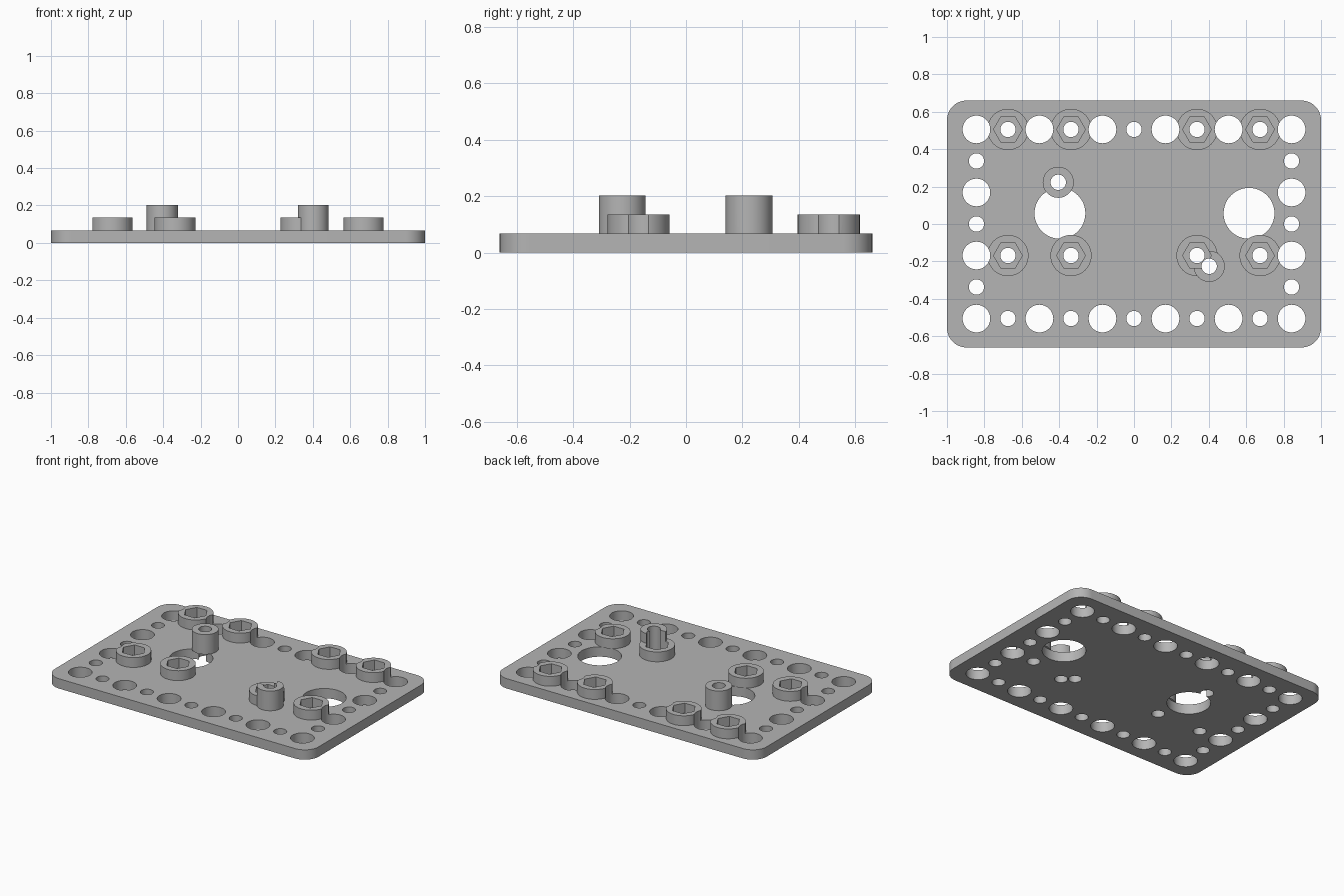
import bpy
import bmesh
from math import cos, sin, pi, radians

if "Cube" in bpy.data.objects:
    bpy.data.objects.remove(bpy.data.objects["Cube"], do_unlink=True)

PITCH = 0.1685
LAYER = 0.0675
HALF_X, HALF_Y, CORNER = 1.0, 0.66, 0.105
PIN, BOLT = 0.074, 0.041

grey = bpy.data.materials.new("plastic grey")
grey.use_nodes = True
grey.diffuse_color = (0.46, 0.46, 0.46, 1)
grey.node_tree.nodes["Principled BSDF"].inputs["Base Color"].default_value = grey.diffuse_color


def add_prism(bm, outline, z0, z1):
    """Extrude a counter-clockwise outline from z0 to z1."""
    low = [bm.verts.new((x, y, z0)) for x, y in outline]
    high = [bm.verts.new((x, y, z1)) for x, y in outline]
    bm.faces.new(low[::-1])
    bm.faces.new(high)
    n = len(low)
    for i in range(n):
        j = (i + 1) % n
        bm.faces.new((low[i], low[j], high[j], high[i]))


def circle(centre, radius, sides=48):
    return [(centre[0] + radius * cos(2 * pi * i / sides),
             centre[1] + radius * sin(2 * pi * i / sides)) for i in range(sides)]


def make_object(name, outlines, z0, z1):
    bm = bmesh.new()
    for outline in outlines:
        add_prism(bm, outline, z0, z1)
    mesh = bpy.data.meshes.new(name)
    bm.to_mesh(mesh)
    bm.free()
    mesh.materials.append(grey)
    obj = bpy.data.objects.new(name, mesh)
    bpy.context.collection.objects.link(obj)
    return obj


def combine(target, tool, operation):
    """Apply a boolean to the target and remove the tool object."""
    mod = target.modifiers.new(tool.name, 'BOOLEAN')
    mod.operation = operation
    mod.solver = 'EXACT'
    mod.object = tool
    bpy.context.view_layer.objects.active = target
    bpy.ops.object.modifier_apply(modifier=mod.name)
    bpy.data.objects.remove(tool, do_unlink=True)


# Base plate with rounded corners
rim = []
for k, (sx, sy) in enumerate([(1, 1), (-1, 1), (-1, -1), (1, -1)]):
    for i in range(13):
        a = (k + i / 12) * pi / 2
        rim.append((sx * (HALF_X - CORNER) + CORNER * cos(a),
                    sy * (HALF_Y - CORNER) + CORNER * sin(a)))
plate = make_object("mounting_plate", [rim], 0, LAYER)

# Two large round ports
ports = [(-0.396, 0.057), (0.615, 0.057)]
combine(plate, make_object("port_cutter", [circle(p, 0.136) for p in ports], -0.1, 0.3),
        'DIFFERENCE')

# Nut bosses and tall posts
bosses = [(c * PITCH, r * PITCH) for r in (3, -1) for c in (-4, -2, 2, 4)]
posts = [(-0.405, 0.223), (0.402, -0.226)]
bottom = LAYER - 0.0005
combine(plate, make_object("bosses", [circle(p, 0.11) for p in bosses], bottom, 2 * LAYER),
        'UNION')
combine(plate, make_object("posts", [circle(p, 0.083) for p in posts], bottom, 3 * LAYER),
        'UNION')

# Hexagonal nut pockets
combine(plate, make_object("pocket_cutter", [circle(p, 0.077, 6) for p in bosses], LAYER, 0.3),
        'DIFFERENCE')

# Through holes: alternating sizes around the border, plus bosses and posts
wide, narrow = [], list(posts)
for r in (-3, 3):
    for c in range(-5, 6):
        (wide if c % 2 else narrow).append((c * PITCH, r * PITCH))
for c in (-5, 5):
    for r in range(-2, 3):
        (wide if r % 2 else narrow).append((c * PITCH, r * PITCH))
narrow += [p for p in bosses if p[1] < 0]
holes = [circle(p, PIN) for p in wide] + [circle(p, BOLT, 32) for p in narrow]
combine(plate, make_object("hole_cutter", holes, -0.1, 0.3), 'DIFFERENCE')

# Smooth round walls, sharp rims
bpy.ops.object.select_all(action='DESELECT')
plate.select_set(True)
bpy.context.view_layer.objects.active = plate
bpy.ops.object.shade_smooth_by_angle(angle=radians(30))
